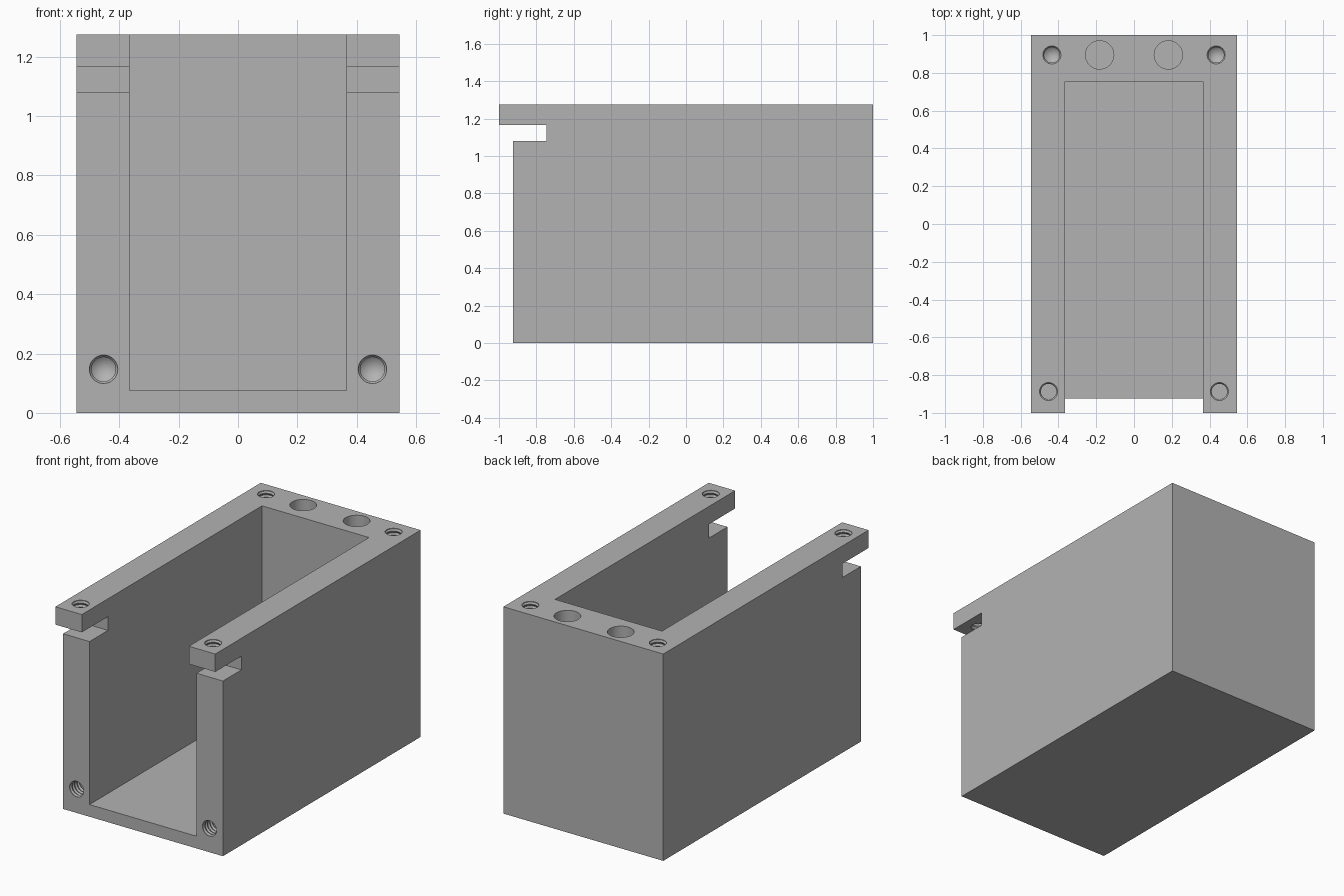
import bpy, bmesh, math
from mathutils import Vector, Matrix

if "Cube" in bpy.data.objects:
    bpy.data.objects.remove(bpy.data.objects["Cube"], do_unlink=True)

HALF_W, HEIGHT = 0.545, 1.275
FRONT = -0.925                      # front of the walls, behind the overhanging lips
SLOT_LOW, SLOT_TOP, SLOT_BACK = 1.08, 1.165, -0.745

grey = bpy.data.materials.new("neutral grey")
grey.use_nodes = True
grey.diffuse_color = (0.45, 0.45, 0.45, 1)
grey.node_tree.nodes["Principled BSDF"].inputs["Base Color"].default_value = grey.diffuse_color


def make_object(name, bm):
    bmesh.ops.recalc_face_normals(bm, faces=bm.faces)
    mesh = bpy.data.meshes.new(name)
    bm.to_mesh(mesh)
    bm.free()
    mesh.materials.append(grey)
    obj = bpy.data.objects.new(name, mesh)
    bpy.context.collection.objects.link(obj)
    return obj


def box(name, low, high):
    low, high = Vector(low), Vector(high)
    bm = bmesh.new()
    bmesh.ops.create_cube(bm, size=1)
    bmesh.ops.scale(bm, vec=high - low, verts=bm.verts)
    bmesh.ops.translate(bm, vec=(low + high) / 2, verts=bm.verts)
    return make_object(name, bm)


def side_extrusion(name, profile):
    bm = bmesh.new()
    face = bm.faces.new([bm.verts.new((-HALF_W, y, z)) for y, z in profile])
    new = bmesh.ops.extrude_face_region(bm, geom=[face])["geom"]
    bmesh.ops.translate(bm, vec=(2 * HALF_W, 0, 0),
                        verts=[v for v in new if isinstance(v, bmesh.types.BMVert)])
    return make_object(name, bm)


def lathe(name, profile, matrix, steps=32):
    """Revolve (radius, depth) points about the hole axis; depth runs along -z."""
    bm = bmesh.new()
    verts = [bm.verts.new((r, 0, -d)) for r, d in profile]
    edges = [bm.edges.new(pair) for pair in zip(verts, verts[1:])]
    bmesh.ops.spin(bm, geom=verts + edges, cent=(0, 0, 0), axis=(0, 0, 1),
                   angle=math.tau, steps=steps)
    bmesh.ops.remove_doubles(bm, verts=bm.verts, dist=0.0001)
    bmesh.ops.transform(bm, matrix=matrix, verts=bm.verts)
    return make_object(name, bm)


def thread_profile(depth, tip, pitch=0.024, minor=0.041, major=0.048):
    points = [(0, -0.02), (major, -0.02), (major, 0.004)]
    for i in range(int(depth / pitch)):
        top = 0.004 + i * pitch
        points += [(minor, top + pitch * 0.4), (minor, top + pitch * 0.5),
                   (major, top + pitch * 0.9), (major, top + pitch)]
    end = points[-1][1]
    return points + [(minor, end + 0.008), (0, end + 0.008 + tip)]


def cut(target, cutter):
    cutter.hide_render = True
    mod = target.modifiers.new("cut", "BOOLEAN")
    mod.operation, mod.solver, mod.object = "DIFFERENCE", "EXACT", cutter
    bpy.context.view_layer.objects.active = target
    bpy.ops.object.modifier_apply(modifier=mod.name)
    bpy.data.objects.remove(cutter, do_unlink=True)


# Housing block with the side slot and overhanging front lips
housing = side_extrusion("housing", [
    (FRONT, 0), (1, 0), (1, HEIGHT), (-1, HEIGHT), (-1, SLOT_TOP),
    (SLOT_BACK, SLOT_TOP), (SLOT_BACK, SLOT_LOW), (FRONT, SLOT_LOW)])

# Open cavity
cut(housing, box("cavity_cutter", (-0.365, -1.2, 0.075), (0.365, 0.755, 1.5)))

# Screw holes and plain pin holes on both sides
blind = thread_profile(0.3, 0.025)
through = thread_profile(0.13, 0.01)
pin = [(0, -0.02), (0.075, -0.02), (0.075, 0.5), (0, 0.5)]
facing_front = Matrix.Rotation(math.radians(90), 4, "X")
for side in (-1, 1):
    def top(x, y):
        return Matrix.Translation((side * x, y, HEIGHT))
    cut(housing, lathe("back_screw_cutter", blind, top(0.435, 0.895)))
    cut(housing, lathe("lip_screw_cutter", through, top(0.452, -0.887)))
    cut(housing, lathe("pin_cutter", pin, top(0.182, 0.895)))
    cut(housing, lathe("front_screw_cutter", blind,
                       Matrix.Translation((side * 0.453, FRONT, 0.147)) @ facing_front))

# Smooth hole walls, crisp edges elsewhere
bpy.ops.object.select_all(action="DESELECT")
housing.select_set(True)
bpy.context.view_layer.objects.active = housing
bpy.ops.object.shade_smooth_by_angle(angle=math.radians(25))
